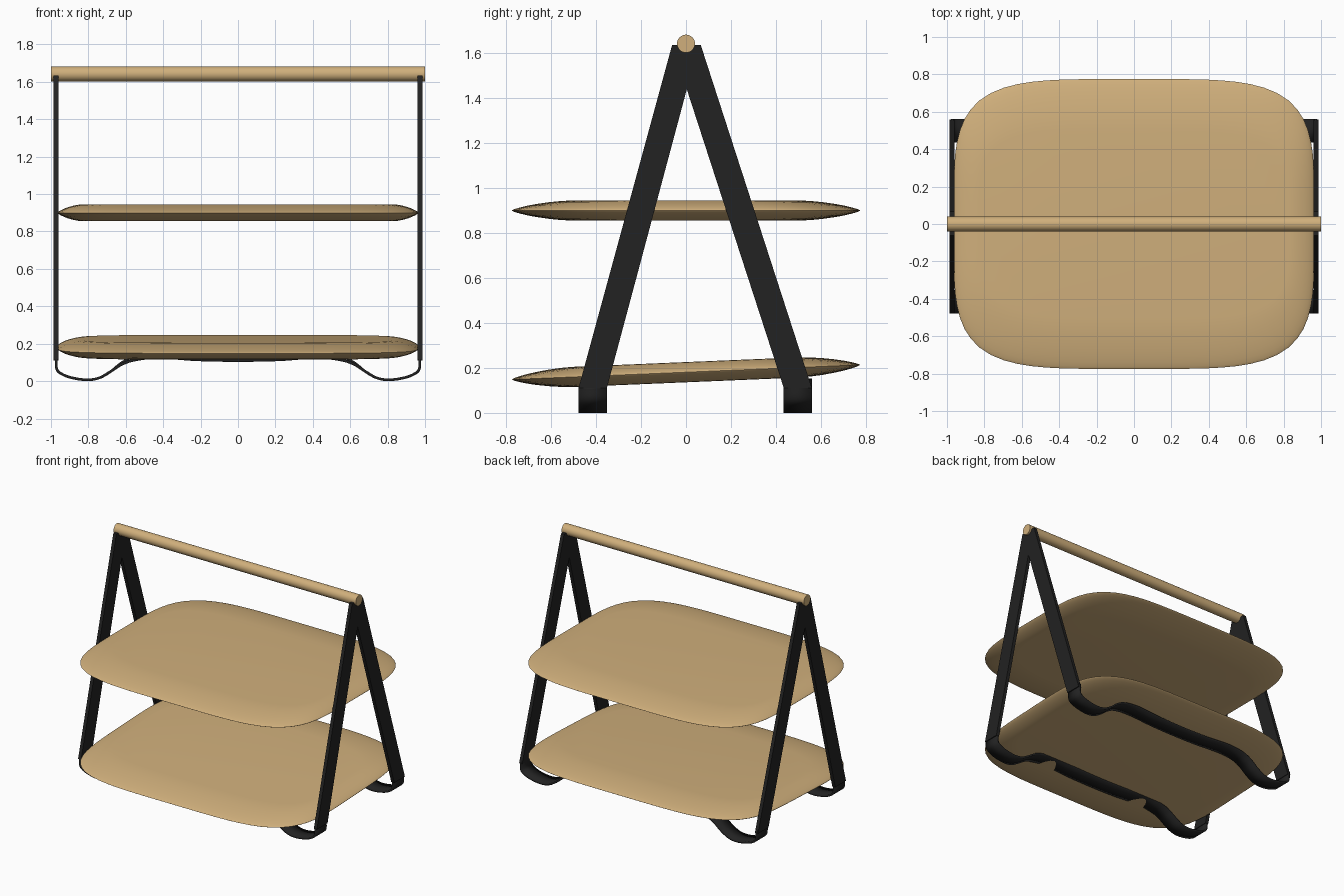
import bpy, bmesh, math
from mathutils import Vector

if "Cube" in bpy.data.objects:
    bpy.data.objects.remove(bpy.data.objects["Cube"])


def material(name, rgb):
    m = bpy.data.materials.new(name)
    m.diffuse_color = (*rgb, 1)
    m.use_nodes = True
    m.node_tree.nodes["Principled BSDF"].inputs["Base Color"].default_value = m.diffuse_color
    return m


WOOD = material("light_wood", (0.63, 0.43, 0.20))
BLACK = material("black_metal", (0.016, 0.016, 0.016))


def make(name, bm, mat, smooth=True):
    bmesh.ops.recalc_face_normals(bm, faces=bm.faces)
    me = bpy.data.meshes.new(name)
    bm.to_mesh(me)
    bm.free()
    me.materials.append(mat)
    ob = bpy.data.objects.new(name, me)
    bpy.context.collection.objects.link(ob)
    if smooth:
        bpy.ops.object.select_all(action='DESELECT')
        ob.select_set(True)
        bpy.context.view_layer.objects.active = ob
        bpy.ops.object.shade_smooth_by_angle(angle=math.radians(40))
    return ob


# Shelves: rounded-square boards, flat in the middle and tapering to a thin rim
def ring(bm, a, b, z, n=4.4, count=96):
    verts = []
    for i in range(count):
        t = 2 * math.pi * i / count
        c, s = math.cos(t), math.sin(t)
        r = (abs(c) ** n + abs(s) ** n) ** (-1 / n)
        verts.append(bm.verts.new((a * r * c, b * r * s, z)))
    return verts


def shelf(name, z, tilt):
    bm = bmesh.new()
    ts = [0, 0.2, 0.4, 0.6, 0.75, 0.87, 0.95, 0.99]
    steps = [(t, 1) for t in ts] + [(1, 0)] + [(t, -1) for t in reversed(ts)]
    rings = []
    for t, side in steps:
        h = side * 0.045 * max(0, 1 - t ** 1.6) ** 0.75
        rings.append(ring(bm, 0.83 + 0.135 * t, 0.50 + 0.275 * t, h))
    for lo, hi in zip(rings, rings[1:]):
        for i in range(len(lo)):
            j = (i + 1) % len(lo)
            bm.faces.new((lo[i], lo[j], hi[j], hi[i]))
    bm.faces.new(rings[0])
    bm.faces.new(rings[-1])
    ob = make(name, bm, WOOD)
    ob.location.z = z
    ob.rotation_euler.x = tilt


shelf("upper_shelf", 0.90, 0)
shelf("lower_shelf", 0.181, math.atan(0.042))

# Handle: round bar across the top
bm = bmesh.new()
bmesh.ops.create_cone(bm, cap_ends=True, segments=32, radius1=0.04, radius2=0.04, depth=2)
bar = make("handle_bar", bm, WOOD)
bar.location.z = 1.642
bar.rotation_euler.y = math.pi / 2


# Legs: flat slanted straps, given as a side outline extruded sideways
def leg(name, x, outline):
    bm = bmesh.new()
    face = bm.faces.new([bm.verts.new((x - 0.0125, y, z)) for y, z in outline])
    out = bmesh.ops.extrude_face_region(bm, geom=[face])
    bmesh.ops.translate(bm, vec=(0.025, 0, 0),
                        verts=[v for v in out["geom"] if isinstance(v, bmesh.types.BMVert)])
    make(name, bm, BLACK, smooth=False)


for side, x in (("left", -0.973), ("right", 0.973)):
    leg(side + "_front_leg", x, [(-0.478, 0.11), (-0.352, 0.11), (0.056, 1.635), (-0.062, 1.635)])
    leg(side + "_back_leg", x, [(0.435, 0.11), (0.56, 0.11), (0.066, 1.635), (-0.06, 1.635)])


# Foot bands: curved straps that dip into a foot at each end and run under the shelf
def smooth_path(pts, sub=6):
    pts = [Vector(p) for p in pts]
    pts = [2 * pts[0] - pts[1]] + pts + [2 * pts[-1] - pts[-2]]
    path = []
    for a, b, c, d in zip(pts, pts[1:], pts[2:], pts[3:]):
        for k in range(sub):
            t = k / sub
            path.append(0.5 * (2 * b + (c - a) * t + (2 * a - 5 * b + 4 * c - d) * t * t
                               + (3 * b - a - 3 * c + d) * t ** 3))
    return path + [pts[-2]]


def foot_band(name, y, lift):
    half = [(0.972, 0.115 + lift), (0.968, 0.062), (0.93, 0.032), (0.87, 0.014), (0.80, 0.007),
            (0.74, 0.018), (0.68, 0.052), (0.62, 0.09 + lift / 2), (0.55, 0.113 + lift),
            (0.42, 0.127 + lift), (0.22, 0.114 + lift)]
    pts = half + [(0, 0.11 + lift)] + [(-x, z) for x, z in reversed(half)]
    bm = bmesh.new()
    rows = [[bm.verts.new((p.x, y + s * 0.063, p.y)) for s in (-1, 1)] for p in smooth_path(pts)]
    for a, b in zip(rows, rows[1:]):
        bm.faces.new((a[0], a[1], b[1], b[0]))
    ob = make(name, bm, BLACK)
    mod = ob.modifiers.new("thickness", 'SOLIDIFY')
    mod.thickness = 0.014
    mod.offset = 0


foot_band("front_foot_band", -0.415, 0)
foot_band("back_foot_band", 0.4975, 0.018)
